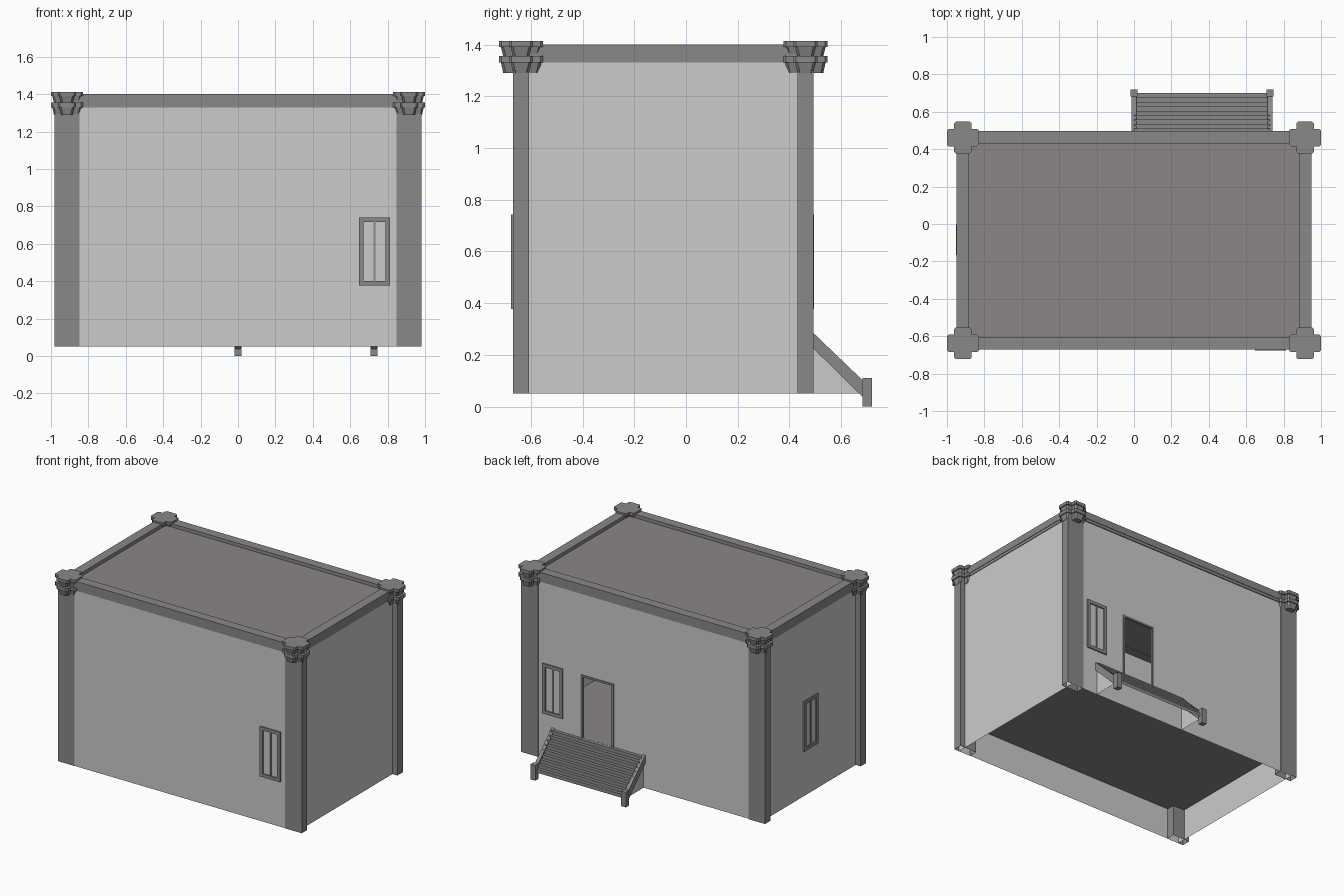
import bpy, bmesh
from mathutils import Vector

if "Cube" in bpy.data.objects:
    bpy.data.objects.remove(bpy.data.objects["Cube"])


def material(name, rgb):
    m = bpy.data.materials.new(name)
    m.diffuse_color = (*rgb, 1)
    m.use_nodes = True
    m.node_tree.nodes["Principled BSDF"].inputs["Base Color"].default_value = m.diffuse_color
    return m


WALL = material("light plaster", (0.60, 0.60, 0.60))
TRIM = material("dark stone trim", (0.25, 0.25, 0.245))
SLAB = material("warm grey slab", (0.26, 0.24, 0.235))


def finish(bm, name, mat, fix=True):
    if fix:
        bmesh.ops.recalc_face_normals(bm, faces=bm.faces[:])
    me = bpy.data.meshes.new(name)
    bm.to_mesh(me)
    bm.free()
    me.materials.append(mat)
    ob = bpy.data.objects.new(name, me)
    bpy.context.collection.objects.link(ob)
    return ob


def add_box(bm, lo, hi, open_bottom=False):
    lo, hi = Vector(lo), Vector(hi)
    r = bmesh.ops.create_cube(bm, size=1)
    for v in r["verts"]:
        v.co = Vector([(lo[i] + hi[i]) / 2 + v.co[i] * (hi[i] - lo[i]) for i in range(3)])
    if open_bottom:
        faces = {f for v in r["verts"] for f in v.link_faces}
        down = [f for f in faces if all(abs(v.co.z - lo.z) < 1e-5 for v in f.verts)]
        bmesh.ops.delete(bm, geom=down, context='FACES_ONLY')


def box(name, lo, hi, mat, open_bottom=False):
    bm = bmesh.new()
    add_box(bm, lo, hi, open_bottom)
    return finish(bm, name, mat)


def quads(name, polys, mat):
    bm = bmesh.new()
    for p in polys:
        bm.faces.new([bm.verts.new(c) for c in p])
    return finish(bm, name, mat, False)


CX = 0.915
CYF, CYB = -0.638, 0.462          # front and back pillar rows
WX, WF, WB = 0.942, -0.667, 0.487  # wall planes
Z0, ZW, ZF = 0.05, 1.34, 0.28      # wall foot, wall head, floor level
DX0, DX1, DZ = 0.24, 0.505, 0.74   # door opening


def rect_x(y, x0, x1, z0, z1):
    p = [(x0, y, z0), (x1, y, z0), (x1, y, z1), (x0, y, z1)]
    return p if y < 0 else p[::-1]


# walls, the back one split around the doorway
quads("front_wall", [rect_x(WF, -WX, WX, Z0, ZW)], WALL)
quads("back_wall", [rect_x(WB, -WX, DX0, Z0, ZW), rect_x(WB, DX1, WX, Z0, ZW),
                    rect_x(WB, DX0, DX1, Z0, ZF), rect_x(WB, DX0, DX1, DZ, ZW)], WALL)
for s, n in ((1, "right_wall"), (-1, "left_wall")):
    p = [(s * WX, WF, Z0), (s * WX, WB, Z0), (s * WX, WB, ZW), (s * WX, WF, ZW)]
    quads(n, [p if s > 0 else p[::-1]], WALL)

# floor and roof
box("floor", (-WX + .001, WF + .001, ZF - .006), (WX - .001, WB - .001, ZF), SLAB)
box("roof", (-0.9, -0.62, 1.335), (0.9, 0.45, 1.375), SLAB)

# cornice beams: thin lower course and wider upper course
for h, z0, z1, n in ((0.031, 1.33, 1.35, "lower"), (0.034, 1.35, 1.40, "upper")):
    for y, side in ((CYF, "front"), (CYB, "back")):
        box(f"{side}_{n}_beam", (-CX, y - h, z0), (CX, y + h, z1), TRIM)
    for x, side in ((-CX, "left"), (CX, "right")):
        box(f"{side}_{n}_beam", (x - h, CYF, z0), (x + h, CYB, z1), TRIM)


# cross-shaped capital lofted through (z, arm length, arm half width)
LEVELS = ((1.29, .069, .030), (1.33, .078, .040), (1.33, .085, .047), (1.355, .085, .047),
          (1.355, .069, .032), (1.39, .078, .040), (1.39, .085, .047), (1.413, .085, .047))


def capital(name, cx, cy):
    bm = bmesh.new()
    rings = []
    for z, a, w in LEVELS:
        c = 0.010
        arm = [(a - c, -w), (a, -w + c), (a, w - c), (a - c, w), (w, w)]
        ring = []
        for k in range(4):
            for x, y in arm:
                for _ in range(k):
                    x, y = -y, x
                ring.append(bm.verts.new((cx + x, cy + y, z)))
        rings.append(ring)
    n = len(rings[0])
    for r0, r1 in zip(rings, rings[1:]):
        for i in range(n):
            j = (i + 1) % n
            bm.faces.new((r0[i], r0[j], r1[j], r1[i]))
    bm.faces.new(rings[0][::-1])
    bm.faces.new(rings[-1])
    finish(bm, name, TRIM)


# corner pillars with capitals
for y, row in ((CYF, "front"), (CYB, "back")):
    for x, side in ((-CX, "left"), (CX, "right")):
        box(f"{row}_{side}_pillar", (x - .067, y - .031, Z0), (x + .067, y + .031, 1.30), TRIM, True)
        capital(f"{row}_{side}_capital", x, y)


# window frame: four bars and a mullion, placed by an axis mapping
def window(name, place):
    bm = bmesh.new()
    w, z0, z1, t, d = .082, .378, .742, .024, .009
    bars = [(-w, -w + t, z0, z1, d), (w - t, w, z0, z1, d), (-w + t, w - t, z0, z0 + t, d),
            (-w + t, w - t, z1 - t, z1, d), (-.005, .005, z0 + t, z1 - t, d * .7)]
    for u0, u1, a, b, dep in bars:
        p, q = place(u0, -.004), place(u1, dep)
        add_box(bm, (min(p[0], q[0]), min(p[1], q[1]), a), (max(p[0], q[0]), max(p[1], q[1]), b))
    finish(bm, name, TRIM)


window("front_window", lambda u, d: (.73 + u, WF - d))
window("back_window", lambda u, d: (.73 + u, WB + d))
window("left_window", lambda u, d: (-WX - d, -.085 + u))

# door frame
bm = bmesh.new()
for x0, x1, z0, z1 in ((DX0, DX0 + .014, ZF, DZ), (DX1 - .014, DX1, ZF, DZ),
                       (DX0 + .014, DX1 - .014, DZ - .014, DZ)):
    add_box(bm, (x0, WB - .012, z0), (x1, WB + .006, z1))
finish(bm, "door_frame", TRIM)

# stairs as a zigzag strip
SX0, SX1, N = 0.0, 0.728, 9
ys, ye = WB, 0.70
pts = [(ys, ZF)]
for i in range(N):
    y = ys + (ye - ys) * (i + 1) / N
    pts += [(y, ZF - (ZF - .05) * i / N), (y, ZF - (ZF - .05) * (i + 1) / N)]
quads("steps", [[(SX0, a[0], a[1]), (SX0, b[0], b[1]), (SX1, b[0], b[1]), (SX1, a[0], a[1])]
                for a, b in zip(pts, pts[1:])], TRIM)

# sloped rails, end posts and plaster cheeks
for x, side in ((SX0, "left"), (SX1, "right")):
    bm = bmesh.new()
    prof = [(WB, .23), (.69, .03), (.69, .095), (WB, .29)]
    f = bm.faces.new([bm.verts.new((x - .013, y, z)) for y, z in prof])
    r = bmesh.ops.extrude_face_region(bm, geom=[f])
    bmesh.ops.translate(bm, vec=(.026, 0, 0), verts=[v for v in r["geom"] if isinstance(v, bmesh.types.BMVert)])
    finish(bm, f"{side}_stair_rail", TRIM)
    box(f"{side}_stair_post", (x - .019, .682, 0), (x + .019, .72, .11), TRIM)
    quads(f"{side}_stair_cheek", [[(x, WB, Z0), (x, .67, Z0), (x, WB, .24)]], WALL)
